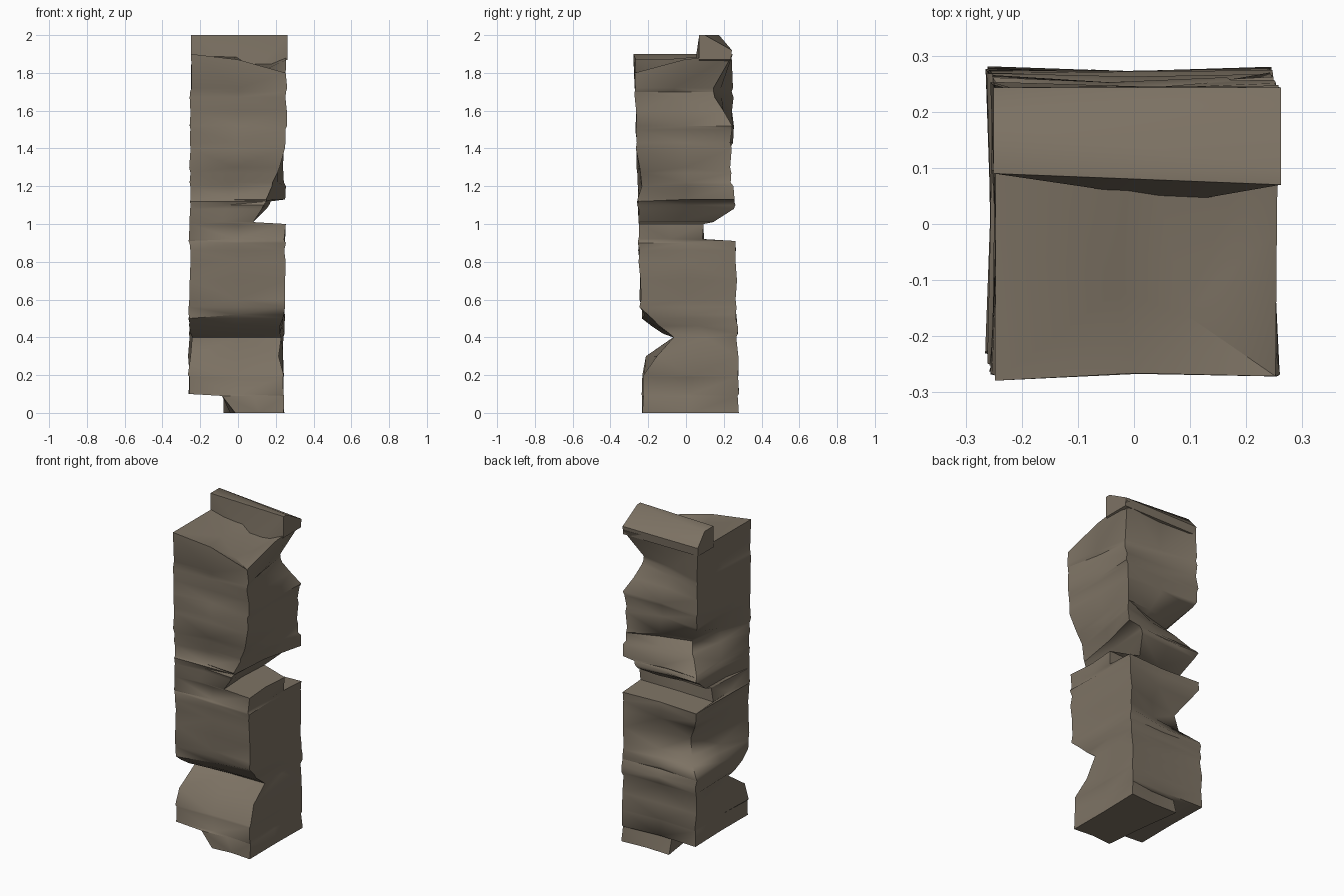
import bpy, bmesh, math, random
from mathutils import Vector

random.seed(4)
cube = bpy.data.objects.get("Cube")
if cube:
    bpy.data.objects.remove(cube, do_unlink=True)

stone = bpy.data.materials.new("brown_stone")
stone.use_nodes = True
colour = (0.205, 0.17, 0.127, 1)
stone.diffuse_color = colour
bsdf = stone.node_tree.nodes["Principled BSDF"]
bsdf.inputs["Base Color"].default_value = colour
bsdf.inputs["Roughness"].default_value = 0.9


def finish(bm, name, angle):
    bmesh.ops.recalc_face_normals(bm, faces=bm.faces[:])
    mesh = bpy.data.meshes.new(name)
    bm.to_mesh(mesh)
    bm.free()
    mesh.materials.append(stone)
    obj = bpy.data.objects.new(name, mesh)
    bpy.context.collection.objects.link(obj)
    bpy.ops.object.select_all(action='DESELECT')
    obj.select_set(True)
    bpy.context.view_layer.objects.active = obj
    bpy.ops.object.shade_smooth_by_angle(angle=math.radians(angle))


# Erosion of each corner: height, inset along x, inset along y
front_left = [(0, 0, 0), (.19, 0, 0), (.3, .03, .08), (.4, .02, .17), (.46, .02, .1),
              (.56, 0, 0), (1, 0, 0), (1.01, .17, 0), (1.12, .1, 0),
              (1.2, .07, .02), (1.4, 0, 0), (2, 0, 0)]
front_right = [(0, .25, 0), (.09, .18, 0), (.1, 0, 0), (.2, 0, 0), (.3, .01, .02),
               (.4, .02, .17), (.42, .01, .11), (.5, 0, .01), (.6, 0, 0), (2, 0, 0)]
back_left = [(0, 0, 0), (.91, 0, 0), (.92, 0, .17), (1, 0, .17), (1.01, .17, .12),
             (1.08, .1, 0), (1.12, .08, 0), (1.13, 0, 0), (1.2, 0, 0), (1.22, .01, .02),
             (1.5, .01, .01), (1.52, 0, 0), (1.67, .06, .09), (1.72, .07, .1),
             (1.88, 0, 0), (2, 0, 0)]
back_right = [(0, .18, 0), (.09, .18, .03), (.1, 0, 0), (.52, 0, 0), (.6, .09, .08),
              (.7, .1, .09), (.86, 0, 0), (.91, 0, 0), (.92, 0, .17), (1, .02, .17),
              (1.01, .03, .12), (1.1, 0, 0), (1.27, .13, .13), (1.43, 0, 0), (2, 0, 0)]
# Counter-clockwise from the front right corner
corners = [(-1, -1, front_right), (1, -1, front_left),
           (1, 1, back_left), (-1, 1, back_right)]
sides = ((1, -1), (0, 1), (1, 1), (0, -1))


def inset(profile, z):
    for a, b in zip(profile, profile[1:]):
        if a[0] <= z <= b[0]:
            t = (z - a[0]) / (b[0] - a[0])
            return [a[i] + (b[i] - a[i]) * t for i in (1, 2)]


def face_limit(sx, sy, z):
    # The column leans slightly to its left and to the front
    t = z / 2
    x = .246 + .018 * t if sx > 0 else -.267 + .012 * t
    y = .284 - .038 * t if sy > 0 else -.233 - .05 * t
    return x, y


def ring_points(z):
    cs = []
    for sx, sy, profile in corners:
        x, y = face_limit(sx, sy, z)
        dx, dy = inset(profile, z)
        j = [random.uniform(0, .011) for _ in "xy"]
        cs.append(Vector((x - sx * (dx + j[0]), y - sy * (dy + j[1]), z)))
    pts = []
    for i, (axis, sign) in enumerate(sides):
        a, b = cs[i], cs[(i + 1) % 4]
        mid = (a + b) / 2
        # Side middles lie between the neighbouring corners
        mid[axis] -= sign * random.uniform(0, .015)
        pts += [a, mid]
    return pts


# Column: stacked rings joined by creased faces
steps = {round(.1 * k, 2) for k in range(18)}
levels = sorted(steps | {p[0] for c in corners for p in c[2] if p[0] < 1.8} | {1.9})
bm = bmesh.new()
rings = []
for z in levels:
    pts = ring_points(z)
    if z == 1.9:
        for p, height in zip(pts[1:4], (1.87, 1.8, 1.87)):
            p.z = height
    rings.append([bm.verts.new(p) for p in pts])
for k, (low, high) in enumerate(zip(rings, rings[1:])):
    for i in range(8):
        n = (i + 1) % 8
        a, b, c, d = low[i], low[n], high[n], high[i]
        tris = ((a, b, c), (a, c, d)) if (i + k) % 2 else ((a, b, d), (b, c, d))
        for tri in tris:
            bm.faces.new(tri)
bm.faces.new(rings[0])
# Top sloping down from the crest towards the front left
hollow = [bm.verts.new(p) for p in ((.09, -.16, 1.79), (-.03, -.12, 1.87))]
top = rings[-1]
for i in range(8):
    centre = hollow[0] if i in (1, 2, 3, 4) else hollow[1]
    bm.faces.new((top[i], top[(i + 1) % 8], centre))
bm.faces.new((top[1], hollow[0], hollow[1]))
bm.faces.new((top[5], hollow[1], hollow[0]))
finish(bm, "rock_column", 48)

# Raised crest along the back of the top, rooted in the slope
bm = bmesh.new()
bm.verts.new((.09, .04, 1.8))
for x, front, crown in ((-.25, .09, .175), (.262, .07, .1)):
    for y, z in ((front, 1.87), (front, 2), (crown, 2), (.243, 1.92), (.238, 1.87)):
        bm.verts.new((x, y, z))
bmesh.ops.convex_hull(bm, input=bm.verts[:])
finish(bm, "top_crest", 40)
